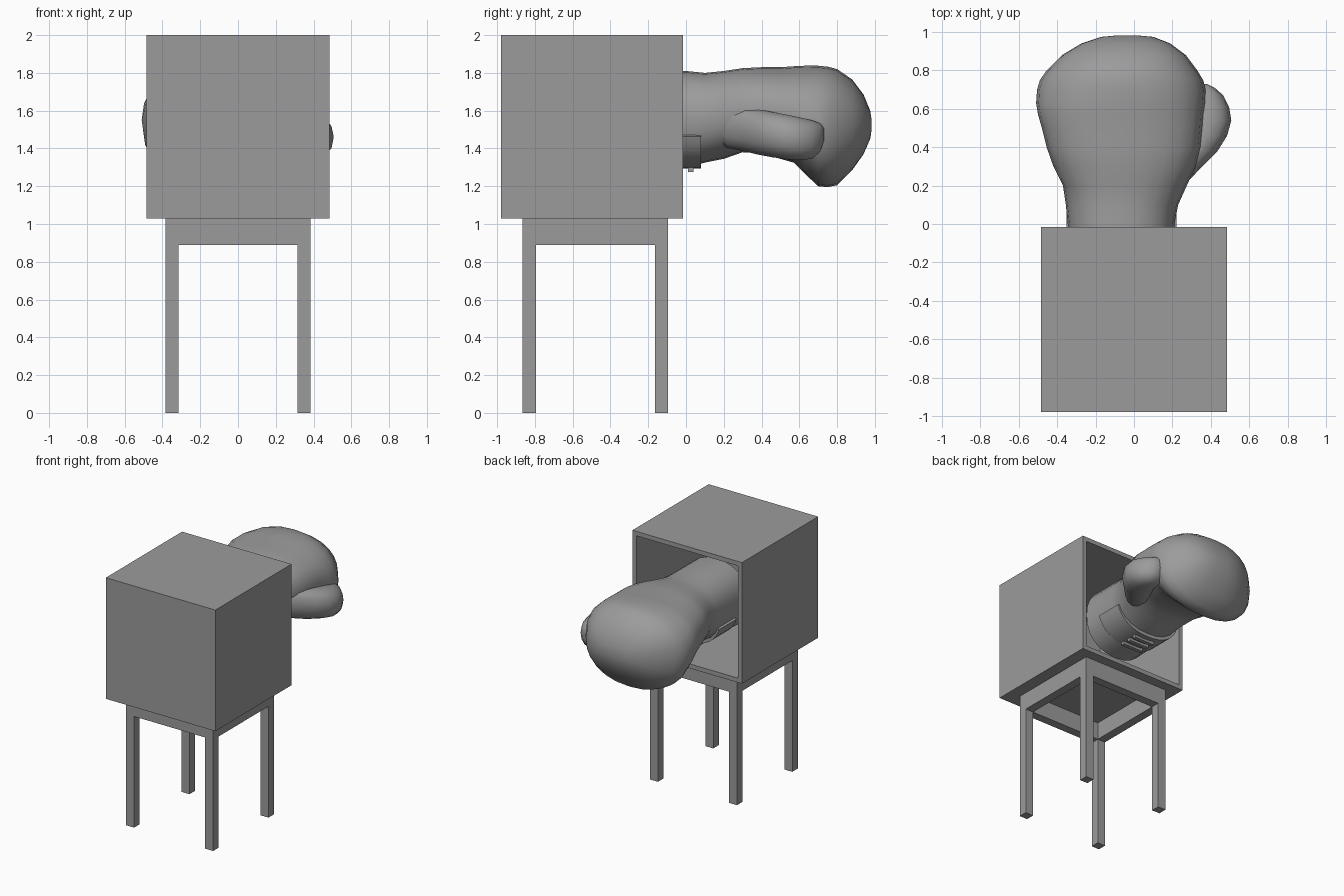
import bpy, bmesh, math
from mathutils import Vector

if "Cube" in bpy.data.objects:
    bpy.data.objects.remove(bpy.data.objects["Cube"])

grey = bpy.data.materials.new("plain grey")
grey.diffuse_color = (0.33, 0.33, 0.33, 1)
grey.use_nodes = True
grey.node_tree.nodes["Principled BSDF"].inputs["Base Color"].default_value = grey.diffuse_color


def finish(name, bm, smooth=False):
    bmesh.ops.recalc_face_normals(bm, faces=bm.faces)
    me = bpy.data.meshes.new(name)
    bm.to_mesh(me)
    bm.free()
    ob = bpy.data.objects.new(name, me)
    bpy.context.collection.objects.link(ob)
    me.materials.append(grey)
    if smooth:
        bpy.ops.object.select_all(action='DESELECT')
        ob.select_set(True)
        bpy.context.view_layer.objects.active = ob
        bpy.ops.object.shade_smooth_by_angle(angle=math.radians(40))
    return ob


def block(bm, lo, hi):
    lo, hi = Vector(lo), Vector(hi)
    vs = bmesh.ops.create_cube(bm, size=1)["verts"]
    for v in vs:
        v.co = Vector(a * b for a, b in zip(v.co, hi - lo)) + (lo + hi) / 2
    return vs


def superellipse(x0, x1, z0, z1, t, n=2.3):
    c, s = math.cos(t), math.sin(t)
    x = math.copysign(abs(c) ** (2 / n), c)
    z = math.copysign(abs(s) ** (2 / n), s)
    return (x0 + x1) / 2 + x * (x1 - x0) / 2, (z0 + z1) / 2 + z * (z1 - z0) / 2


def loft(bm, rows, seg):
    """Skin rings given as (y, x min, x max, z min, z max)."""
    rings = []
    for y, x0, x1, z0, z1 in rows:
        ring = []
        for k in range(seg):
            x, z = superellipse(x0, x1, z0, z1, math.tau * k / seg)
            ring.append(bm.verts.new((x, y, z)))
        rings.append(ring)
    for a, b in zip(rings, rings[1:]):
        for k in range(seg):
            j = (k + 1) % seg
            bm.faces.new((a[k], a[j], b[j], b[k]))
    bm.faces.new(rings[0])
    bm.faces.new(rings[-1])


# Box, open at the back
bm = bmesh.new()
block(bm, (-0.485, -0.98, 1.03), (0.485, -0.015, 2.0))
bm.faces.ensure_lookup_table()
back = max(bm.faces, key=lambda f: f.calc_center_median().y)
bmesh.ops.inset_region(bm, faces=[back], thickness=0.05)
inner = bmesh.ops.extrude_face_region(bm, geom=[back])["geom"]
for v in [g for g in inner if isinstance(g, bmesh.types.BMVert)]:
    v.co.y = -0.93
if back.is_valid:
    bmesh.ops.delete(bm, geom=[back], context='FACES_ONLY')
finish("box", bm)

# Stand: four legs and a rail frame, joined as one solid
xs = [-0.385, -0.315, 0.315, 0.385]
ys = [v - 0.48 for v in xs]
zs = [0, 0.89, 1.03]


def solid(i, j, k):
    if not (0 <= i < 3 and 0 <= j < 3 and 0 <= k < 2):
        return False
    corner = i != 1 and j != 1
    return corner if k == 0 else (i != 1 or j != 1)


bm = bmesh.new()
for i in range(3):
    for j in range(3):
        for k in range(2):
            if not solid(i, j, k):
                continue
            for axis in range(3):
                for d in (0, 1):
                    nb = [i, j, k]
                    nb[axis] += 2 * d - 1
                    if solid(*nb):
                        continue
                    quad = []
                    for p, q in ((0, 0), (1, 0), (1, 1), (0, 1)):
                        o = [p, q]
                        o.insert(axis, d)
                        quad.append(bm.verts.new((xs[i + o[0]], ys[j + o[1]], zs[k + o[2]])))
                    bm.faces.new(quad)
bmesh.ops.remove_doubles(bm, verts=bm.verts, dist=0.0005)
finish("stand", bm)

# Glove body, from cuff to knuckles
bm = bmesh.new()
loft(bm, [
    (-0.20, -0.16, 0.04, 1.45, 1.65), (-0.20, -0.29, 0.17, 1.33, 1.76),
    (-0.30, -0.31, 0.19, 1.31, 1.78), (-0.30, -0.34, 0.21, 1.28, 1.81),
    (0.00, -0.345, 0.21, 1.30, 1.81), (0.10, -0.355, 0.23, 1.325, 1.80),
    (0.20, -0.37, 0.275, 1.345, 1.81), (0.30, -0.42, 0.32, 1.38, 1.825),
    (0.40, -0.455, 0.345, 1.375, 1.83), (0.50, -0.48, 0.355, 1.345, 1.83),
    (0.57, -0.50, 0.36, 1.325, 1.835), (0.63, -0.51, 0.37, 1.265, 1.838),
    (0.70, -0.505, 0.375, 1.20, 1.838), (0.75, -0.49, 0.36, 1.195, 1.833),
    (0.80, -0.455, 0.33, 1.205, 1.82), (0.88, -0.375, 0.27, 1.285, 1.765),
    (0.94, -0.275, 0.19, 1.37, 1.685), (0.975, -0.17, 0.10, 1.45, 1.60),
    (0.983, -0.08, 0.01, 1.50, 1.55)], 24)
finish("glove_body", bm, True)

# Thumb on the right side
bm = bmesh.new()
loft(bm, [
    (0.14, 0.08, 0.20, 1.45, 1.60), (0.22, 0.08, 0.28, 1.40, 1.63),
    (0.30, 0.10, 0.355, 1.385, 1.625), (0.38, 0.14, 0.435, 1.365, 1.61),
    (0.46, 0.19, 0.485, 1.35, 1.595), (0.54, 0.23, 0.507, 1.34, 1.58),
    (0.61, 0.25, 0.495, 1.335, 1.565), (0.67, 0.27, 0.465, 1.345, 1.55),
    (0.71, 0.30, 0.42, 1.38, 1.535), (0.73, 0.33, 0.38, 1.44, 1.51)], 14)
finish("glove_thumb", bm, True)

# Wrist strap wrapping the lower half of the cuff
bm = bmesh.new()
prev = None
N = 16
for k in range(N + 1):
    t = math.pi + 0.3 + (math.pi - 0.6) * k / N
    loop = []
    for y, g in ((-0.14, -0.02), (-0.14, 0.012), (0.08, 0.012), (0.08, -0.02)):
        x, z = superellipse(-0.35 - g, 0.222 + g, 1.305 - g, 1.805 + g, t)
        loop.append(bm.verts.new((x, y, z)))
    if prev:
        for a in range(4):
            b = (a + 1) % 4
            bm.faces.new((prev[a], prev[b], loop[b], loop[a]))
    else:
        bm.faces.new(loop)
    prev = loop
bm.faces.new(prev)
finish("wrist_strap", bm, True)

# Fastening tabs under the strap
bm = bmesh.new()
for y in (-0.12, -0.05, 0.01):
    block(bm, (-0.16, y, 1.275), (0.02, y + 0.03, 1.31))
finish("strap_tabs", bm)
